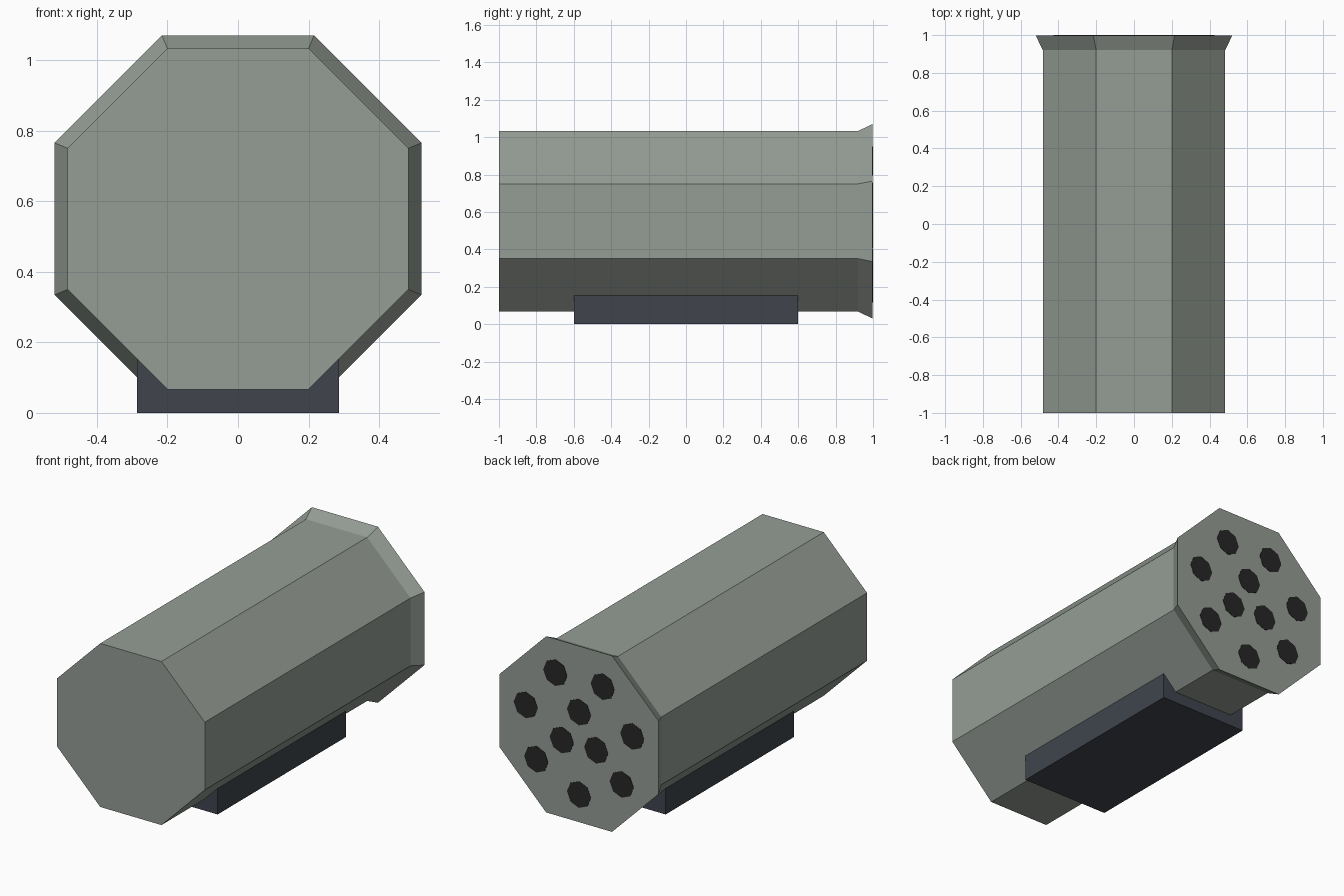
import bpy, bmesh, math

cube = bpy.data.objects.get("Cube")
if cube:
    bpy.data.objects.remove(cube, do_unlink=True)


def material(name, rgb):
    m = bpy.data.materials.new(name)
    m.use_nodes = True
    m.diffuse_color = (*rgb, 1)
    m.node_tree.nodes["Principled BSDF"].inputs["Base Color"].default_value = (*rgb, 1)
    return m


grey_green = material("grey green", (0.30, 0.335, 0.30))
dark_slate = material("dark slate", (0.050, 0.058, 0.073))
black = material("black", (0.02, 0.02, 0.02))


def finish(name, bm, mat):
    bmesh.ops.recalc_face_normals(bm, faces=bm.faces)
    mesh = bpy.data.meshes.new(name)
    bm.to_mesh(mesh)
    bm.free()
    mesh.materials.append(mat)
    obj = bpy.data.objects.new(name, mesh)
    bpy.context.collection.objects.link(obj)
    return obj


def octagon_prism(name, stations, x, z, mat, turn=0.0):
    """Eight-sided solid along y, from (y, corner radius) stations."""
    bm = bmesh.new()
    rings = []
    for y, r in stations:
        angles = [turn + i * math.tau / 8 for i in range(8)]
        rings.append([bm.verts.new((x + r * math.cos(a), y, z + r * math.sin(a)))
                      for a in angles])
    for a, b in zip(rings, rings[1:]):
        for i in range(8):
            j = (i + 1) % 8
            bm.faces.new((a[i], a[j], b[j], b[i]))
    bm.faces.new(rings[0])
    bm.faces.new(rings[-1])
    return finish(name, bm, mat)


# Pod body with flared rear rim
CENTRE = 0.55
to_corner = 1 / math.cos(math.pi / 8)
octagon_prism("pod_body",
              [(-1, 0.483 * to_corner), (0.92, 0.483 * to_corner), (0.998, 0.52 * to_corner)],
              0, CENTRE, grey_green, math.pi / 8)

# Tube openings: outer ring of seven, inner ring of three
for ring, count, radius, start in (("outer", 7, 0.357, -math.pi / 2),
                                   ("inner", 3, 0.13, math.pi / 2)):
    for i in range(count):
        a = start + i * math.tau / count
        octagon_prism(f"{ring}_tube_opening_{i + 1}", [(0.994, 0.078), (1.0, 0.078)],
                      radius * math.cos(a), CENTRE + radius * math.sin(a), black)

# Mounting block underneath
bm = bmesh.new()
bmesh.ops.create_cube(bm, size=1)
bmesh.ops.scale(bm, vec=(0.574, 1.2, 0.155), verts=bm.verts)
bmesh.ops.translate(bm, vec=(0, 0, 0.0775), verts=bm.verts)
finish("mounting_block", bm, dark_slate)
